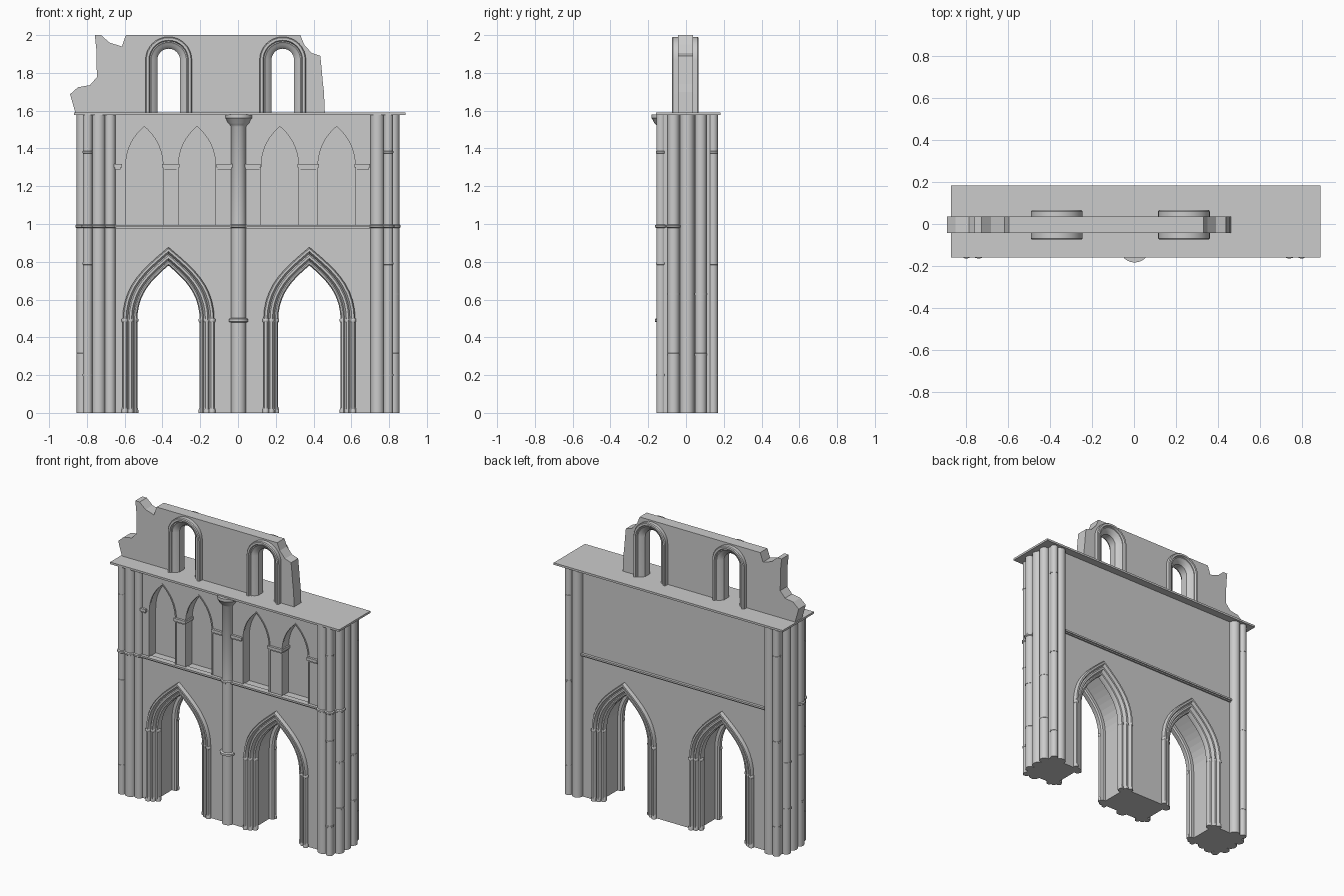
import bpy, bmesh, math

if "Cube" in bpy.data.objects:
    bpy.data.objects.remove(bpy.data.objects["Cube"])

YC = 0.006  # middle of the wall thickness
FRONT, BACK = -.118, .13  # main wall faces


def finish(name, bm, smooth=False):
    bmesh.ops.recalc_face_normals(bm, faces=bm.faces[:])
    me = bpy.data.meshes.new(name)
    bm.to_mesh(me)
    bm.free()
    if smooth:
        me.shade_smooth()
        me.set_sharp_from_angle(angle=math.radians(35))
    ob = bpy.data.objects.new(name, me)
    bpy.context.collection.objects.link(ob)
    return ob


def prism(name, outline, y0, y1):
    """Extrude an outline in the xz plane from y0 to y1."""
    bm = bmesh.new()
    a = [bm.verts.new((x, y0, z)) for x, z in outline]
    b = [bm.verts.new((x, y1, z)) for x, z in outline]
    bm.faces.new(a)
    bm.faces.new(b[::-1])
    for i in range(len(a)):
        j = (i + 1) % len(a)
        bm.faces.new((a[i], b[i], b[j], a[j]))
    bm.normal_update()
    bmesh.ops.triangulate(bm, faces=[f for f in bm.faces if len(f.verts) > 4],
                          ngon_method='EAR_CLIP')
    return finish(name, bm)


def box(name, x0, x1, y0, y1, z0, z1):
    return prism(name, [(x0, z0), (x1, z0), (x1, z1), (x0, z1)], y0, y1)


def lathe(name, x, y, prof, n=20):
    """Turned part from (radius, z) pairs, capped."""
    bm = bmesh.new()
    rings = [[bm.verts.new((x + r * math.cos(2 * math.pi * k / n),
                            y + r * math.sin(2 * math.pi * k / n), z)) for k in range(n)]
             for r, z in prof]
    for a, b in zip(rings, rings[1:]):
        for k in range(n):
            m = (k + 1) % n
            bm.faces.new((a[k], a[m], b[m], b[k]))
    bm.faces.new(rings[0])
    bm.faces.new(rings[-1])
    return finish(name, bm, True)


def shaft(name, x, y, r, rings=(), top=1.58):
    """Column shaft with thin raised joints."""
    prof = [(r, 0)]
    for z in rings:
        prof += [(r, z - .006), (r + .0015, z - .005), (r + .0015, z + .005), (r, z + .006)]
    return lathe(name, x, y, prof + [(r, top)])


def pointed(cx, w, h, spring, base, n=10):
    """Pointed arch path, left foot to right foot."""
    half = [(w, base)]
    for i in range(n + 1):
        t = i / n
        u = 1 - t
        bx = w * u**3 + 3 * w * u * u * t + 3 * .5 * w * u * t * t
        bz = 3 * .5 * h * u * u * t + 3 * (h - .43 * w) * u * t * t + h * t**3
        half.append((bx, spring + bz))
    return [(cx - x, z) for x, z in half] + [(cx + x, z) for x, z in half[-2::-1]]


def rounded(cx, w, spring, base, n=16):
    arc = [(cx - w * math.cos(math.pi * i / n), spring + w * math.sin(math.pi * i / n))
           for i in range(n + 1)]
    return [(cx - w, base)] + arc + [(cx + w, base)]


def sweep(name, path, profile):
    """Moulding: closed profile of (half width, y) carried along an arch path."""
    bm = bmesh.new()
    rows = [[bm.verts.new((x, y, z)) for x, z in path(w)] for w, y in profile]
    for a, b in zip(rows, rows[1:] + rows[:1]):
        for i in range(len(a) - 1):
            bm.faces.new((a[i], a[i + 1], b[i + 1], b[i]))
    bm.faces.new([r[0] for r in rows])
    bm.faces.new([r[-1] for r in rows])
    return finish(name, bm, True)


def mirrored(profile, yc):
    return [(w, 2 * yc - y) for w, y in reversed(profile)]


# Lower wall with two doorways
DOORS = (-.368, .378)


def door_path(cx, w):
    return pointed(cx, w, .29 + (w - .165) * 1.25, .49, 0)


outline = [(-.75, 0)]
for c in DOORS:
    outline += door_path(c, .196)
prism("lower_wall", outline + [(.75, 0), (.75, .99), (-.75, .99)], FRONT, BACK)

# Doorway mouldings front and back, with a base and capital on each roll
roll = [(.243, -.11), (.243, -.132), (.237, -.143), (.225, -.143), (.218, -.132),
        (.215, -.122), (.208, -.131), (.196, -.131), (.19, -.118), (.186, -.108),
        (.18, -.114), (.171, -.112), (.165, -.1), (.165, -.078), (.175, -.07), (.2, -.07)]
for c in DOORS:
    for prof in (roll, mirrored(roll, YC)):
        sweep("door_moulding", lambda w: door_path(c, w), prof)
    for s in (-1, 1):
        for t in (-1, 1):
            for w, y, r in ((.231, .134, .013), (.202, .122, .012), (.177, .102, .013)):
                px, py = c + s * w, YC + t * y
                lathe("door_base", px, py, [(r + .004, 0), (r + .004, .016), (r, .03)], 12)
                lathe("door_capital", px, py,
                      [(r, .478), (r + .004, .484), (r + .004, .496), (r, .502)], 12)

# Upper wall: solid back and a front layer notched by the blind arcade
NICHES = (-.496, -.217, .222, .522)
NICHE_BACK = -.045


def niche_path(c, w):
    return pointed(c, w, .22 + (w - .103), 1.3, .99)


outline = [(-.75, .99)]
for c in NICHES:
    outline += niche_path(c, .103)
prism("arcade_front", outline + [(.75, .99), (.75, 1.58), (-.75, 1.58)], FRONT, NICHE_BACK)
box("upper_wall_back", -.75, .75, NICHE_BACK, BACK, .99, 1.58)
for c in NICHES:
    sweep("niche_trim", lambda w: niche_path(c, w),
          [(.108, -.11), (.108, -.123), (.099, -.123), (.099, -.11)])
for x0, x1 in ((-.66, -.615), (-.402, -.31), (-.115, .12), (.315, .43), (.618, .7)):
    box("niche_capital", x0, x1, -.134, NICHE_BACK, 1.298, 1.318)
    box("niche_capital_neck", x0 + .006, x1 - .006, -.127, NICHE_BACK, 1.288, 1.298)

# End piers: core and clustered shafts
for s in (-1, 1):
    box("pier_core", min(s * .7, s * .815), max(s * .7, s * .815), YC - .125, YC + .125, 0, 1.58)
    shaft("pier_middle_shaft", s * .815, YC, .038)
    for t in (-1, 1):
        shaft("pier_corner_shaft", s * .796, YC + t * .138, .025, (.2, .79, 1.38))
        shaft("pier_side_shaft", s * .823, YC + t * .072, .031, (.31, .63))
        shaft("pier_face_shaft", s * .738, YC + t * .127, .036)
    for x, y, r in ((.796, -.132, .025), (.823, -.066, .031), (.738, -.121, .036)):
        lathe("pier_band", s * x, y, [(r, .978), (r + .007, .983), (r + .007, .993), (r, .998)])
shaft("left_inner_shaft", -.677, -.115, .029)
lathe("left_inner_band", -.677, -.115, [(.029, .978), (.036, .983), (.036, .993), (.029, .998)])

# Central shaft with collar, band and flared capital
lathe("central_shaft", .003, -.112,
      [(.04, 0), (.04, .478), (.052, .483), (.052, .497), (.04, .502),
       (.04, .978), (.047, .983), (.047, .993), (.04, .998), (.04, 1.515),
       (.047, 1.525), (.057, 1.535), (.066, 1.555), (.071, 1.56), (.071, 1.58)], 24)

# String courses and top slab
for name, y0, y1 in (("front_string_course", -.14, -.1), ("back_string_course", .11, .148)):
    box(name, -.72, .72, y0, y1, .983, .995)
    box(name + "_underside", -.72, .72, y0 + .008, y1 - .008, .975, .983)
box("top_slab", -.869, .886, -.159, .183, 1.576, 1.59)

# Ruined upper wall with two round-headed windows
WINDOWS = (-.367, .237)
outline = [(-.86, 1.585)]
for c in WINDOWS:
    outline += rounded(c, .08, 1.866, 1.585)
outline += [(.46, 1.585), (.455, 1.7), (.45, 1.74), (.442, 1.83), (.436, 1.89), (.39, 1.905),
            (.35, 1.95), (.33, 2), (-.594, 2), (-.615, 1.94), (-.68, 1.96), (-.725, 2),
            (-.758, 2), (-.75, 1.925), (-.747, 1.777), (-.784, 1.735), (-.847, 1.724),
            (-.889, 1.687)]
prism("ruined_wall", outline, -.042, .036)
window = [(.123, -.03), (.123, -.068), (.118, -.074), (.105, -.074), (.1, -.062),
          (.094, -.062), (.084, -.054), (.075, -.05), (.06, -.03)]
for c in WINDOWS:
    sweep("window_moulding", lambda w: rounded(c, w, 1.868, 1.585),
          window + mirrored(window, -.004))
